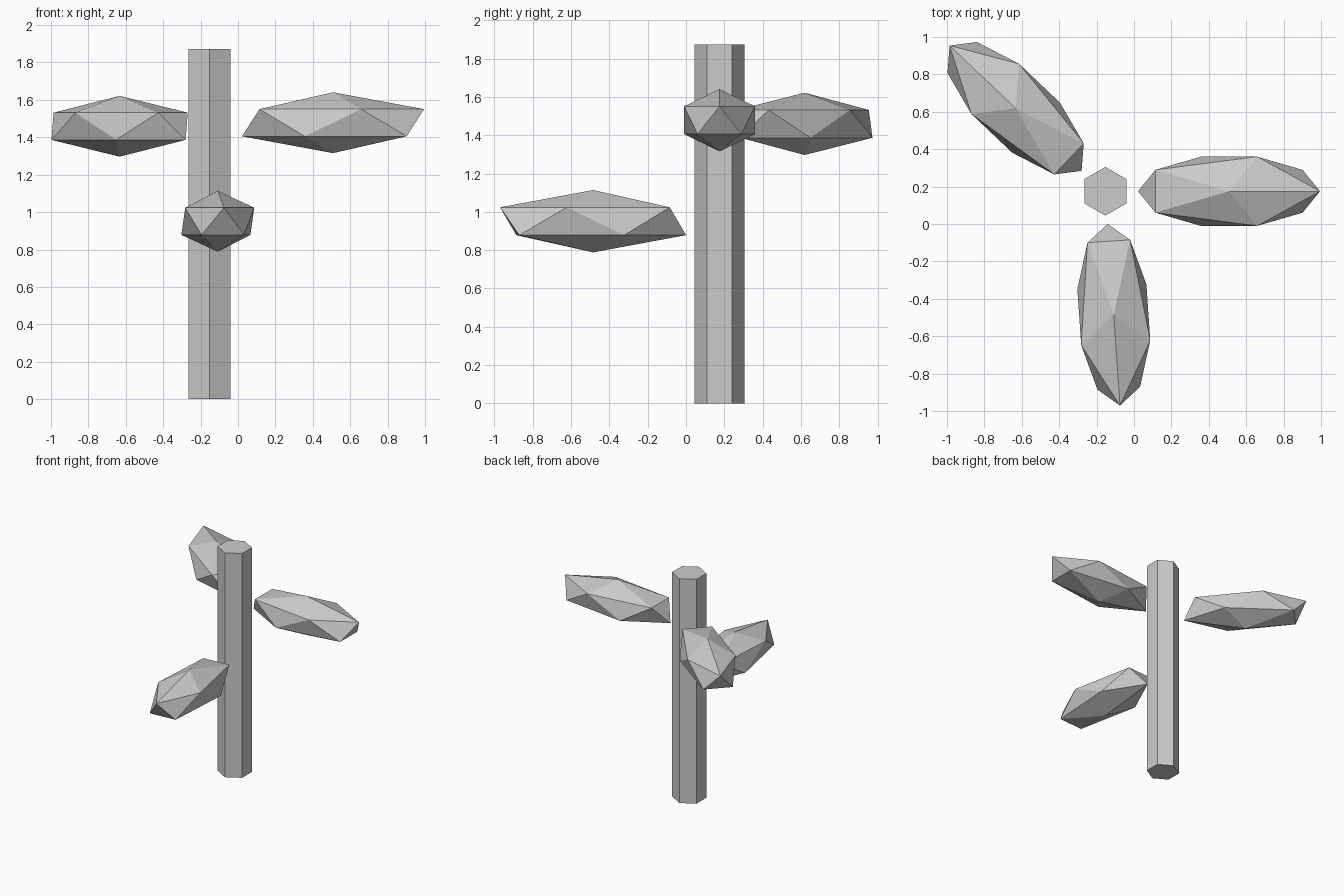
import bpy
from math import radians

default_cube = bpy.data.objects.get("Cube")
if default_cube:
    bpy.data.objects.remove(default_cube, do_unlink=True)

# One plain grey for everything
GREY = (0.6, 0.6, 0.6, 1.0)
grey = bpy.data.materials.new("plain_grey")
grey.use_nodes = True
grey.diffuse_color = GREY
grey.node_tree.nodes["Principled BSDF"].inputs["Base Color"].default_value = GREY


def finish(name):
    obj = bpy.context.object
    obj.name = name
    obj.data.materials.append(grey)
    return obj


# Trunk: six-sided post
HEIGHT = 1.873
bpy.ops.mesh.primitive_cylinder_add(vertices=6, radius=0.13, depth=HEIGHT,
                                    location=(-0.153, 0.175, HEIGHT / 2))
finish("trunk")


# Leaf clumps: stretched icosahedra pointing away from the trunk
def leaf_clump(name, centre, heading):
    bpy.ops.mesh.primitive_ico_sphere_add(subdivisions=1, radius=1, location=centre,
                                          rotation=(0, 0, radians(heading)))
    finish(name).scale = (0.544, 0.2175, 0.1625)


leaf_clump("left_leaf_clump", (0.508, 0.175, 1.478), 0)
leaf_clump("front_leaf_clump", (-0.108, -0.485, 0.951), -86.1)
leaf_clump("back_right_leaf_clump", (-0.633, 0.619, 1.459), 136.5)
